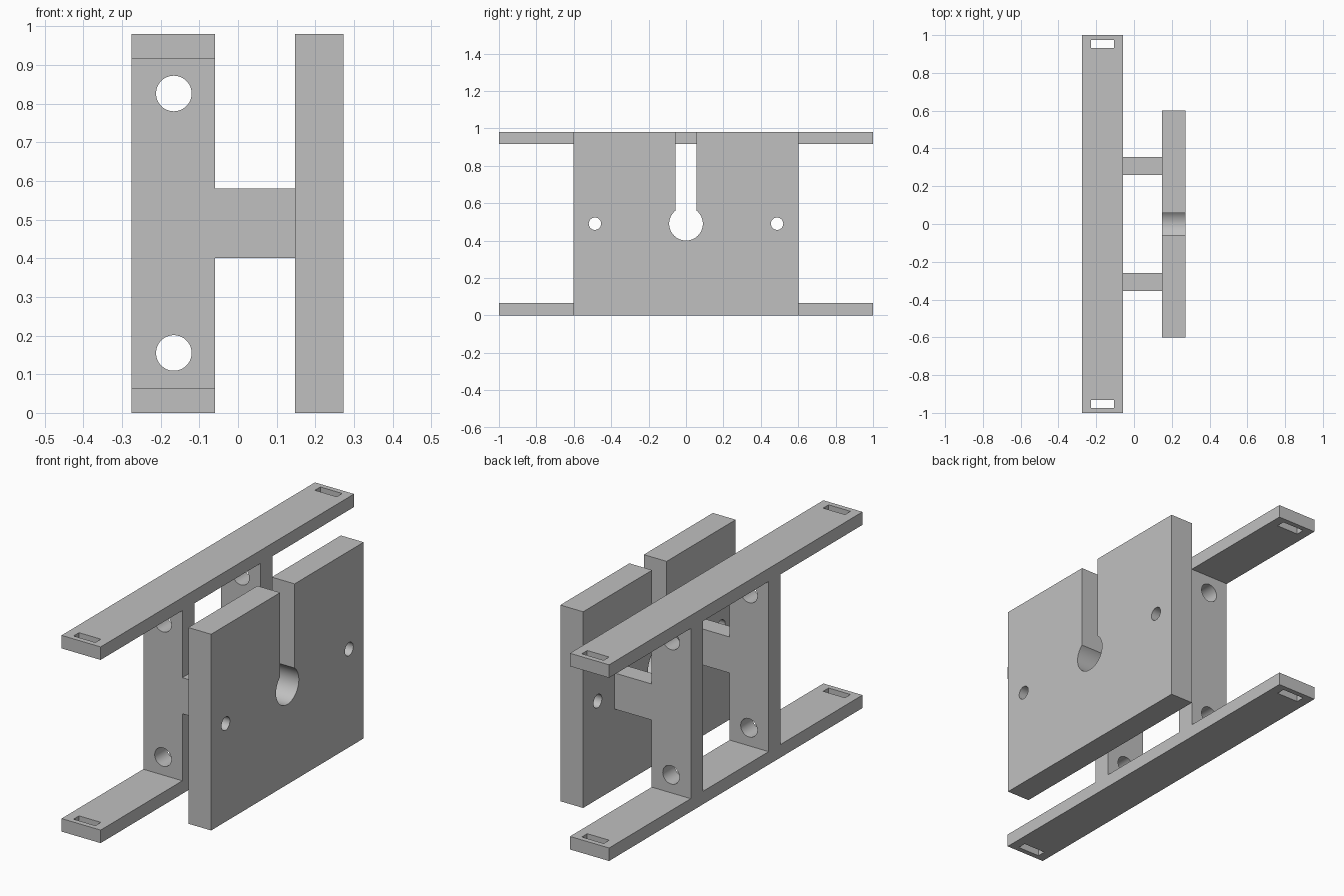
import bpy
import math

cube = bpy.data.objects.get("Cube")
if cube:
    bpy.data.objects.remove(cube, do_unlink=True)

grey = bpy.data.materials.new("plain grey")
grey.use_nodes = True
grey.diffuse_color = (0.53, 0.53, 0.53, 1)
grey.node_tree.nodes["Principled BSDF"].inputs["Base Color"].default_value = (0.53, 0.53, 0.53, 1)

TOP = 0.98          # overall height
RAIL = 0.065        # rail thickness
MID = 0.49          # mid height
BACK, FACE = -0.275, -0.059     # frame extent in x
PLATE_IN, PLATE_OUT = 0.147, 0.273


def box(name, x, y, z):
    """Box from (min, max) pairs."""
    bpy.ops.mesh.primitive_cube_add(size=1, location=[sum(p) / 2 for p in (x, y, z)])
    ob = bpy.context.object
    ob.name = name
    ob.scale = [p[1] - p[0] for p in (x, y, z)]
    bpy.ops.object.transform_apply(location=True, rotation=True, scale=True)
    ob.data.materials.append(grey)
    return ob


def rod(name, centre, radius, axis):
    """Round cutter along the x or y axis."""
    turn = (0, math.pi / 2, 0) if axis == "x" else (math.pi / 2, 0, 0)
    bpy.ops.mesh.primitive_cylinder_add(vertices=64, radius=radius, depth=0.3,
                                        location=centre, rotation=turn)
    ob = bpy.context.object
    ob.name = name
    bpy.ops.object.transform_apply(location=True, rotation=True, scale=True)
    ob.data.materials.append(grey)
    return ob


def combine(target, others, operation):
    """Apply booleans one by one and remove the helpers."""
    bpy.ops.object.select_all(action="DESELECT")
    bpy.context.view_layer.objects.active = target
    target.select_set(True)
    for other in others:
        mod = target.modifiers.new(operation.lower(), "BOOLEAN")
        mod.operation = operation
        mod.solver = "EXACT"
        mod.object = other
        bpy.ops.object.modifier_apply(modifier=mod.name)
        bpy.data.objects.remove(other, do_unlink=True)


# Frame: two long rails joined by two posts, each with an arm to the plate
frame = box("frame", (BACK, FACE), (-1, 1), (0, RAIL))
parts = [box("top_rail", (BACK, FACE), (-1, 1), (TOP - RAIL, TOP))]
cuts = []
for side in (-1, 1):
    span = sorted((side * 0.26, side * 0.355))
    parts.append(box("post", (BACK, FACE), span, (0, TOP)))
    parts.append(box("arm", (-0.15, PLATE_IN), span, (0.4, 0.58)))
    # Round holes through the posts
    for z in (0.155, 0.826):
        cuts.append(rod("post_hole", (-0.166, side * 0.3075, z), 0.046, "y"))
    # Strap slots through both rail ends
    cuts.append(box("strap_slot", (-0.227, -0.106), sorted((side * 0.931, side * 0.974)), (-0.1, 1.1)))
combine(frame, parts, "UNION")
combine(frame, cuts, "DIFFERENCE")

# Plate with an open keyhole and two bolt holes
plate = box("keyhole_plate", (PLATE_IN, PLATE_OUT), (-0.602, 0.602), (0, TOP))
cuts = [rod("keyhole", (0.21, 0, MID), 0.09, "x"),
        box("keyhole_slot", (0.1, 0.3), (-0.057, 0.057), (MID, 1.1))]
cuts += [rod("bolt_hole", (0.21, side * 0.487, MID), 0.033, "x") for side in (-1, 1)]
combine(plate, cuts, "DIFFERENCE")

# Smooth the hole walls, keep every edge sharp
for ob in (frame, plate):
    bpy.ops.object.select_all(action="DESELECT")
    bpy.context.view_layer.objects.active = ob
    ob.select_set(True)
    bpy.ops.object.shade_smooth_by_angle(angle=math.radians(30))
